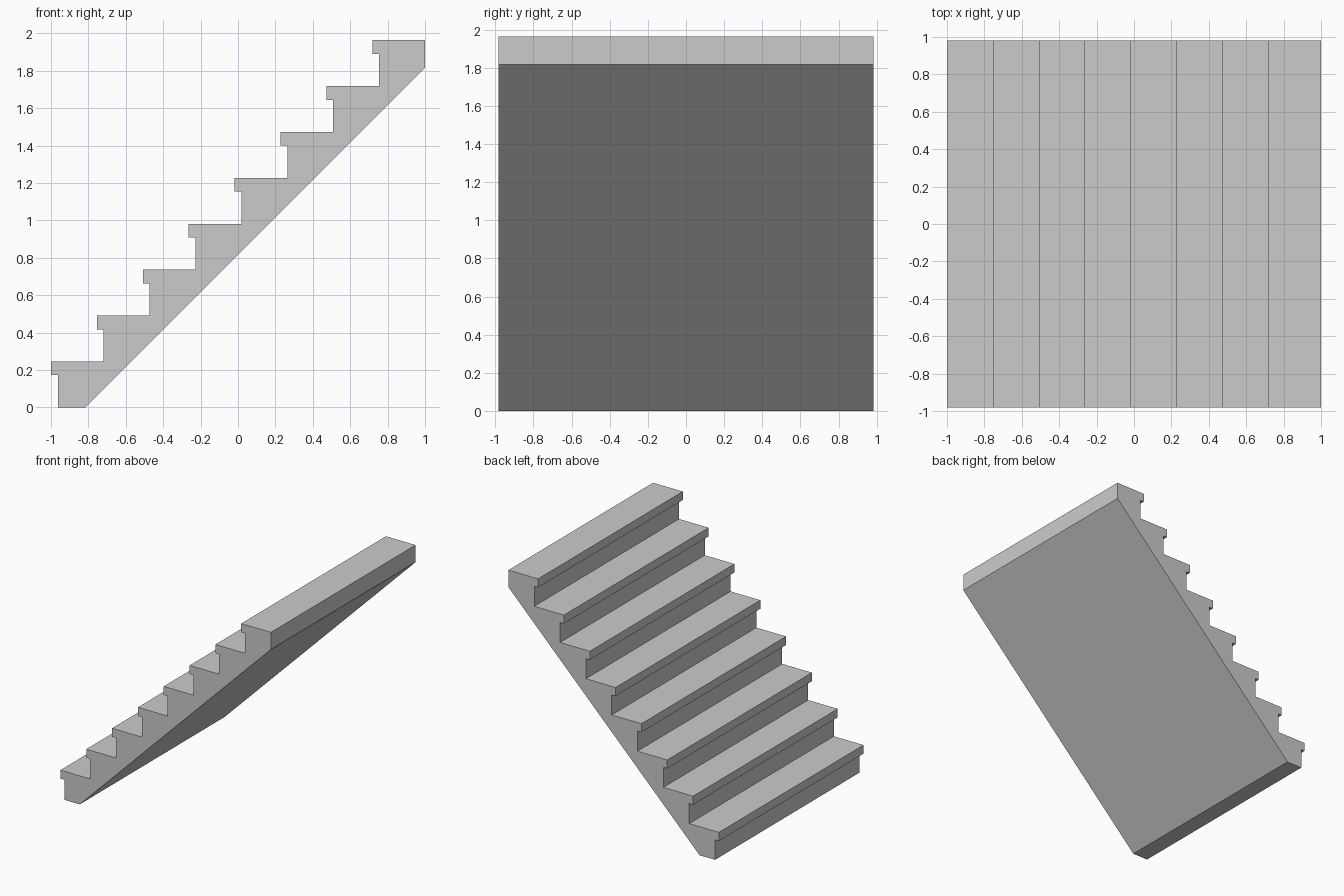
import bpy, bmesh

if "Cube" in bpy.data.objects:
    bpy.data.objects.remove(bpy.data.objects["Cube"])

STEPS = 8
PITCH = 0.24545        # rise and run of each step
OVERHANG = 0.0364      # nosing projection past the riser
NOSING = 0.0736        # nosing thickness
HALF_WIDTH = 0.9818
FOOT = 0.1473          # depth of the foot on the floor

# Side profile: sloped soffit, then risers and nosed treads going up
riser0 = -1 + OVERHANG
foot_end = riser0 + FOOT
profile = [(foot_end, 0), (riser0, 0)]
for i in range(STEPS):
    nose_x, top = -1 + i * PITCH, (i + 1) * PITCH
    profile += [(nose_x + OVERHANG, top - NOSING),
                (nose_x, top - NOSING),
                (nose_x, top),
                (nose_x + PITCH + OVERHANG, top)]
end_x = profile[-1][0]
profile.append((end_x, end_x - foot_end))

# Extrude the profile across the stair width
bm = bmesh.new()
side = bm.faces.new([bm.verts.new((x, -HALF_WIDTH, z)) for x, z in profile])
result = bmesh.ops.extrude_face_region(bm, geom=[side], use_keep_orig=True)
moved = [v for v in result["geom"] if isinstance(v, bmesh.types.BMVert)]
bmesh.ops.translate(bm, verts=moved, vec=(0, 2 * HALF_WIDTH, 0))
bmesh.ops.recalc_face_normals(bm, faces=bm.faces)

mesh = bpy.data.meshes.new("staircase")
bm.to_mesh(mesh)
bm.free()
bpy.context.collection.objects.link(bpy.data.objects.new("staircase", mesh))
